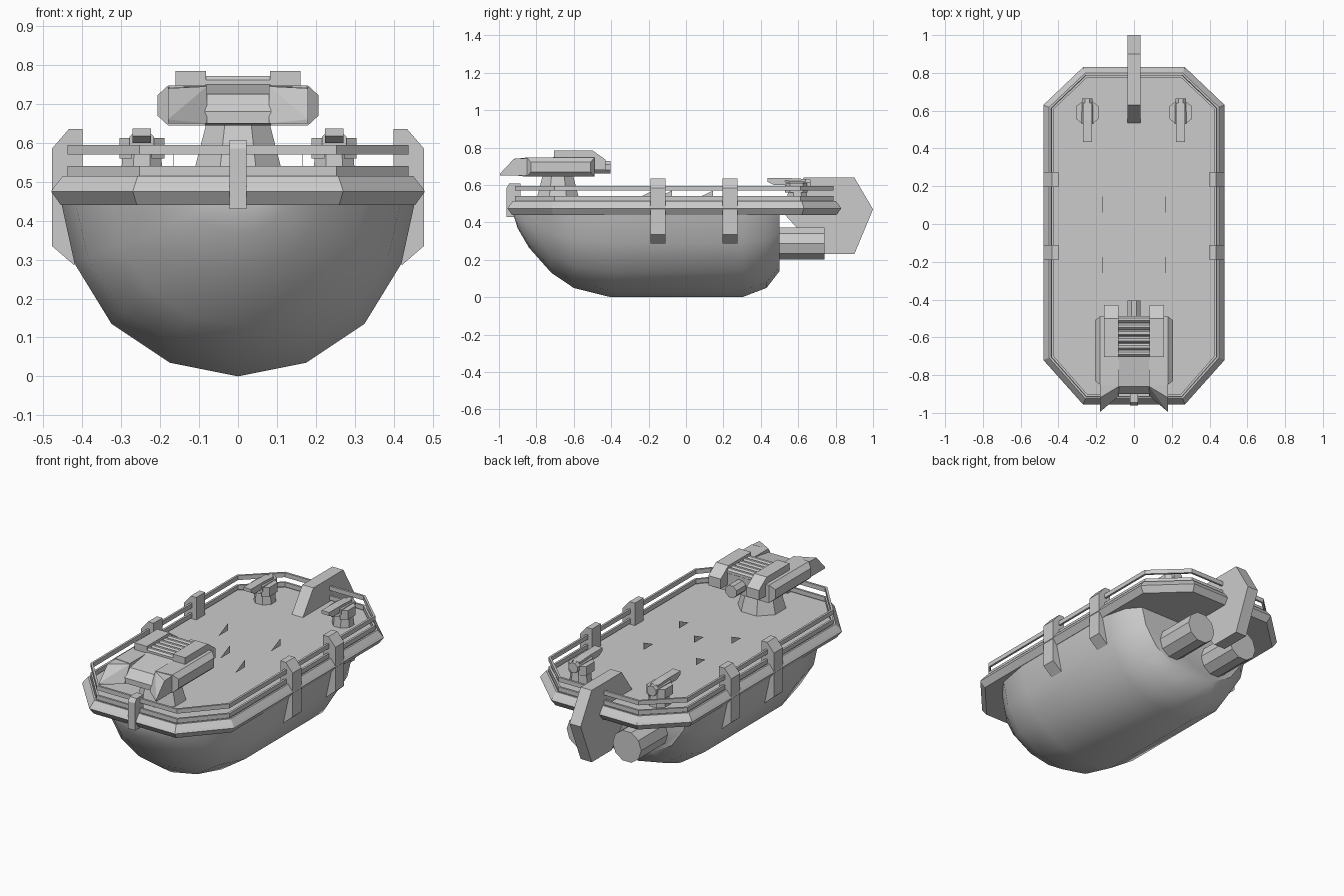
import bpy, bmesh, math
from mathutils import Matrix, Vector

if "Cube" in bpy.data.objects:
    bpy.data.objects.remove(bpy.data.objects["Cube"])


def finish(name, bm, smooth=None):
    bmesh.ops.recalc_face_normals(bm, faces=bm.faces)
    me = bpy.data.meshes.new(name)
    bm.to_mesh(me)
    bm.free()
    ob = bpy.data.objects.new(name, me)
    bpy.context.collection.objects.link(ob)
    if smooth:
        bpy.ops.object.select_all(action='DESELECT')
        ob.select_set(True)
        bpy.context.view_layer.objects.active = ob
        bpy.ops.object.shade_smooth_by_angle(angle=math.radians(smooth))
    return ob


def loft(name, rings, cap=True, loop=False, smooth=None):
    """Skin a list of closed rings of points."""
    bm = bmesh.new()
    vs = [[bm.verts.new(p) for p in r] for r in rings]
    n = len(vs[0])
    pairs = list(zip(vs, vs[1:])) + ([(vs[-1], vs[0])] if loop else [])
    for a, b in pairs:
        for i in range(n):
            j = (i + 1) % n
            bm.faces.new((a[i], a[j], b[j], b[i]))
    if cap and not loop:
        bm.faces.new(vs[0])
        bm.faces.new(vs[-1])
    return finish(name, bm, smooth)


def plate_x(name, prof, x0, x1):
    """Extrude a (y, z) profile along x."""
    return loft(name, [[(x, y, z) for y, z in prof] for x in (x0, x1)])


def plate_y(name, prof, y0, y1, s=1):
    """Extrude an (x, z) profile along y, optionally mirrored."""
    return loft(name, [[(s * x, y, z) for x, z in prof] for y in (y0, y1)])


def convex(name, pts):
    bm = bmesh.new()
    for p in pts:
        bm.verts.new(p)
    bmesh.ops.convex_hull(bm, input=bm.verts)
    bmesh.ops.dissolve_limit(bm, angle_limit=0.02, verts=bm.verts, edges=bm.edges)
    return finish(name, bm)


def tube(name, a, b, r0, r1, n=8):
    a, b = Vector(a), Vector(b)
    d = b - a
    bm = bmesh.new()
    m = Matrix.Translation((a + b) / 2) @ d.to_track_quat('Z', 'Y').to_matrix().to_4x4() \
        @ Matrix.Rotation(math.pi / n, 4, 'Z')
    bmesh.ops.create_cone(bm, cap_ends=True, segments=n, radius1=r0, radius2=r1,
                          depth=d.length, matrix=m)
    return finish(name, bm)


def outline(d, z):
    """Eight-sided deck outline, inset by d."""
    k = 0.41 * d
    x, cx = 0.48 - d, 0.27 - k
    return [(cx, -0.955 + d, z), (x, -0.72 + k, z), (x, 0.63 - k, z), (cx, 0.83 - d, z),
            (-cx, 0.83 - d, z), (-x, 0.63 - k, z), (-x, -0.72 + k, z), (-cx, -0.955 + d, z)]


# Hull: half-round section scaled along the keel
half = [(0.455, 0.0), (0.42, 0.16), (0.325, 0.315), (0.175, 0.415)]
section = half + [(0, 0.45)] + [(-x, d) for x, d in reversed(half)]
stations = [(-0.92, 0.14, 0.04), (-0.9, 0.27, 0.18), (-0.84, 0.46, 0.41), (-0.72, 0.72, 0.71),
            (-0.6, 0.92, 0.89), (-0.4, 1, 1), (0.3, 1, 1), (0.43, 0.93, 0.89), (0.5, 0.8, 0.69)]
loft("hull", [[(x * g, y, 0.45 - d * f) for x, d in section] for y, g, f in stations], smooth=40)

# Deck with bevelled rim, and the two thin guard rails
loft("deck", [outline(d, z) for d, z in
              [(0.025, 0.44), (0, 0.475), (0.008, 0.487), (0.03, 0.515), (0.04, 0.515), (0.042, 0.507)]])
for name, z in (("lower_rail", 0.515), ("upper_rail", 0.57)):
    loft(name, [outline(d, h) for d, h in
                [(0.042, z), (0.042, z + 0.025), (0.054, z + 0.025), (0.054, z)]], loop=True)

# Rail posts on the sides and bow
post = [(0.40, 0.635), (0.435, 0.635), (0.478, 0.585), (0.478, 0.335), (0.42, 0.285), (0.40, 0.48)]
for s in (-1, 1):
    for y in (-0.15, 0.235):
        plate_y("side_post", post, y - 0.04, y + 0.04, s)
plate_x("bow_post", [(-0.96, 0.43), (-0.96, 0.585), (-0.945, 0.607), (-0.885, 0.607),
                     (-0.885, 0.5), (-0.9, 0.43)], -0.022, 0.022)

# Rudder
plate_x("rudder", [(0.53, 0.5), (0.63, 0.64), (0.9, 0.64), (1.0, 0.47), (0.9, 0.23),
                   (0.72, 0.23), (0.53, 0.44)], -0.035, 0.035)

# Small deck fins
for x, y in [(-0.165, 0.06), (0.165, 0.06), (-0.165, -0.26), (0.165, -0.26), (0, -0.16)]:
    plate_x("deck_fin", [(y, 0.53), (y + 0.085, 0.57), (y + 0.085, 0.53)], x - 0.0005, x + 0.0005)

# Turret: pedestal, core, ribs and rear plug
tube("turret_pedestal", (0, -0.685, 0.5), (0, -0.685, 0.65), 0.13, 0.088, 8)
plate_x("turret_core", [(-0.9, 0.65), (-0.9, 0.68), (-0.86, 0.725), (-0.70, 0.75),
                        (-0.49, 0.75), (-0.49, 0.645), (-0.86, 0.645)], -0.085, 0.085)
for i in range(6):
    y = -0.685 + i * 0.036
    tube("turret_rib", (-0.085, y, 0.755), (0.085, y, 0.755), 0.018, 0.018, 8)
tube("turret_plug", (0, -0.5, 0.695), (0, -0.405, 0.695), 0.037, 0.037, 8)

for s in (-1, 1):
    # Turret side pods, top blocks and forward prongs
    pod = [(s * 0.08, y, z) for y in (-0.86, -0.49) for z in (0.645, 0.747)]
    pod += [(s * 0.18, y, z) for y in (-0.85, -0.49) for z in (0.645, 0.747)]
    pod += [(s * 0.207, y, z) for y in (-0.83, -0.51) for z in (0.67, 0.722)]
    convex("turret_pod", pod)
    plate_x("turret_top_block", [(-0.705, 0.74), (-0.705, 0.785), (-0.5, 0.785), (-0.43, 0.735),
                                 (-0.43, 0.68), (-0.5, 0.68)], s * 0.082, s * 0.16)
    convex("turret_prong", [(s * 0.08, -0.84, 0.65), (s * 0.08, -0.84, 0.745),
                            (s * 0.08, -0.86, 0.745), (s * 0.08, -0.91, 0.65),
                            (s * 0.18, -0.82, 0.65), (s * 0.18, -0.82, 0.745),
                            (s * 0.18, -0.92, 0.74), (s * 0.18, -0.995, 0.66),
                            (s * 0.18, -0.995, 0.65)])

    # Stern thrusters
    tube("thruster", (s * 0.145, 0.38, 0.288), (s * 0.145, 0.74, 0.288), 0.09, 0.09, 10)

    # Small stern guns: base, side cheeks, body and barrel
    gx = s * 0.247
    tube("gun_base", (gx, 0.595, 0.5), (gx, 0.595, 0.585), 0.06, 0.052, 8)
    for t in (-1, 1):
        convex("gun_cheek", [(gx + t * x, 0.59 + y, z) for x, e in ((0.025, 0.06), (0.058, 0.035))
                             for y in (-e, e) for z in (0.56, 0.612)])
    tube("gun_body", (gx, 0.53, 0.603), (gx, 0.665, 0.603), 0.034, 0.03, 8)
    plate_x("gun_barrel", [(0.435, 0.618), (0.435, 0.637), (0.55, 0.637), (0.64, 0.632),
                           (0.64, 0.6), (0.47, 0.6)], gx - 0.024, gx + 0.024)
